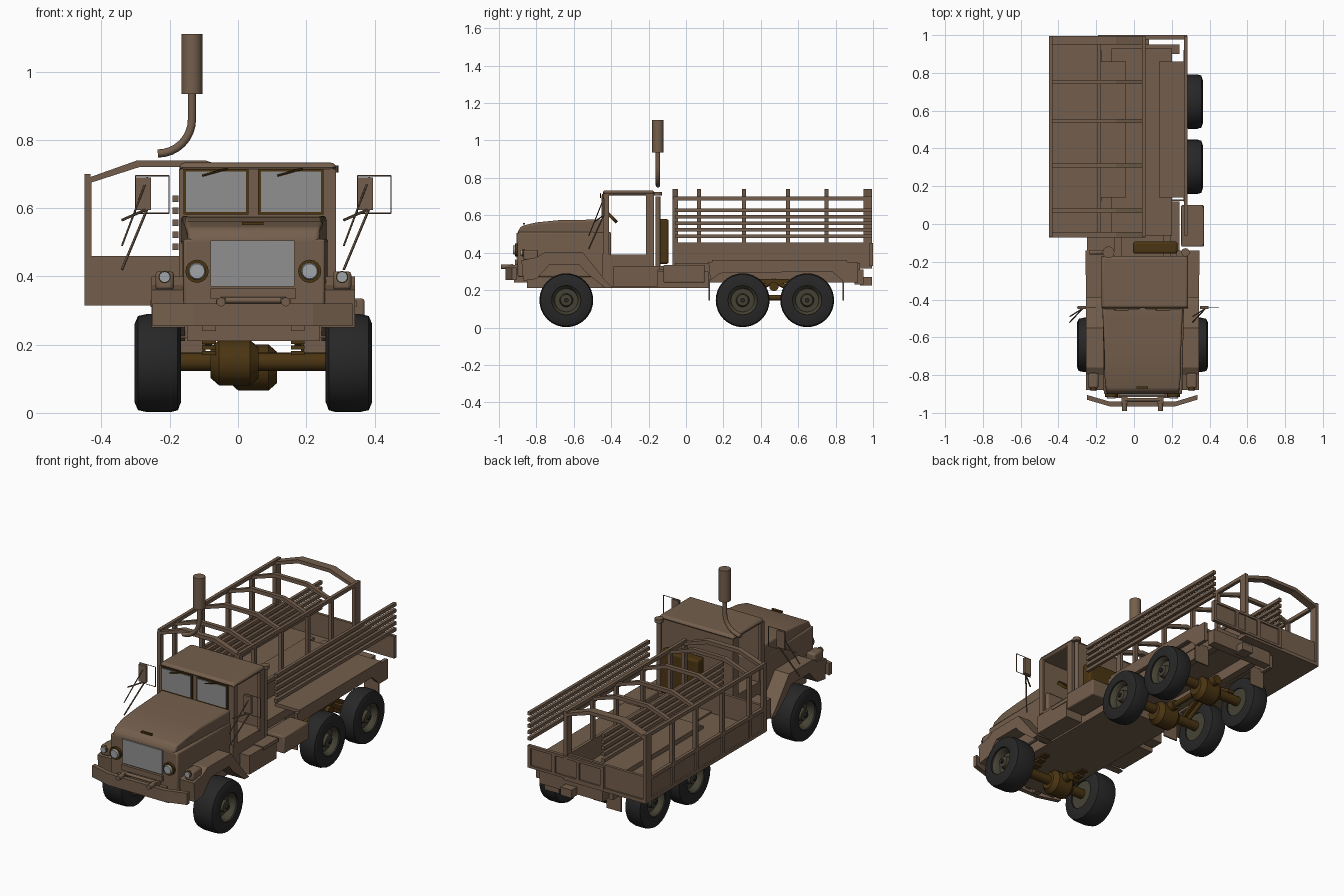
import bpy, bmesh, math
from mathutils import Vector

default_cube = bpy.data.objects.get("Cube")
if default_cube:
    bpy.data.objects.remove(default_cube, do_unlink=True)


def material(name, red, green, blue):
    mat = bpy.data.materials.new(name)
    mat.use_nodes = True
    mat.diffuse_color = (red, green, blue, 1)
    shader = mat.node_tree.nodes["Principled BSDF"]
    shader.inputs["Base Color"].default_value = mat.diffuse_color
    shader.inputs["Roughness"].default_value = 0.8
    return mat


tan = material("tan paint", .175, .114, .073)
brown = material("dark brown", .07, .035, .006)
rubber = material("tyre rubber", .02, .02, .02)
olive = material("olive hub", .06, .054, .034)
grey = material("grey glass", .28, .28, .28)
lens = material("lamp lens", .36, .38, .4)
CENTRE = .045      # middle of the chassis
SIDES = (("right", -1), ("left", 1))


def finish(name, bm, mat, smooth=False, bevel=0, segments=2):
    bmesh.ops.recalc_face_normals(bm, faces=bm.faces)
    mesh = bpy.data.meshes.new(name)
    bm.to_mesh(mesh)
    bm.free()
    mesh.materials.append(mat)
    obj = bpy.data.objects.new(name, mesh)
    bpy.context.collection.objects.link(obj)
    if bevel:
        mod = obj.modifiers.new("bevel", 'BEVEL')
        mod.width, mod.segments = bevel, segments
    if smooth:
        bpy.ops.object.select_all(action='DESELECT')
        obj.select_set(True)
        bpy.context.view_layer.objects.active = obj
        bpy.ops.object.shade_smooth_by_angle(angle=math.radians(35))
    return obj


def box(name, xs, ys, zs, mat=tan, bevel=0, segments=2):
    bm = bmesh.new()
    bmesh.ops.create_cube(bm, size=1)
    for v in bm.verts:
        v.co = [r[0] if c < 0 else r[1] for c, r in zip(v.co, (xs, ys, zs))]
    return finish(name, bm, mat, bevel > 0, bevel, segments)


def prism(name, axis, span, points, mat=tan, bevel=0, segments=2):
    """Extrude a closed outline along one axis (0, 1 or 2)."""
    bm = bmesh.new()
    rings = []
    for depth in span:
        ring = []
        for point in points:
            co = list(point)
            co.insert(axis, depth)
            ring.append(bm.verts.new(co))
        rings.append(ring)
        bm.faces.new(ring)
    for i in range(len(points)):
        bm.faces.new((rings[0][i - 1], rings[0][i], rings[1][i], rings[1][i - 1]))
    return finish(name, bm, mat, bevel > 0, bevel, segments)


def rod(name, start, end, radius, mat=tan, end_radius=None, sides=16):
    start, end = Vector(start), Vector(end)
    bm = bmesh.new()
    bmesh.ops.create_cone(bm, cap_ends=True, segments=sides, radius1=radius,
                          radius2=radius if end_radius is None else end_radius,
                          depth=(end - start).length)
    turn = (end - start).to_track_quat('Z', 'Y').to_matrix()
    for v in bm.verts:
        v.co = turn @ v.co + (start + end) / 2
    return finish(name, bm, mat, True)


def lathe(name, centre, profile, mat, sides=32):
    """Turn (offset, radius) points around the x axis."""
    bm = bmesh.new()
    verts = [bm.verts.new((x, 0, r)) for x, r in profile]
    edges = [bm.edges.new(pair) for pair in zip(verts, verts[1:])]
    bmesh.ops.spin(bm, geom=verts + edges, axis=(1, 0, 0), cent=(0, 0, 0),
                   angle=math.tau, steps=sides)
    bmesh.ops.remove_doubles(bm, verts=bm.verts, dist=.0001)
    bmesh.ops.translate(bm, verts=bm.verts, vec=centre)
    return finish(name, bm, mat, True)


# Wheels, axles and differentials
tyre = [(-.068, .078), (-.068, .115), (-.058, .138), (-.03, .144),
        (.03, .144), (.058, .138), (.068, .115), (.068, .078), (-.068, .078)]
hub = [(-.06, 0), (-.06, .08), (.06, .08), (.05, .07), (.02, .062),
       (.02, .036), (.05, .03), (.055, 0)]
for label, y, track, width in (("front", -.64, .28, 1), ("middle", .303, .266, .78), ("rear", .648, .266, .78)):
    for side, s in SIDES:
        at = (CENTRE + s * track, y, .146)
        lathe(f"{label}_{side}_tyre", at, [(x * width, r) for x, r in tyre], rubber)
        lathe(f"{label}_{side}_hub", at, [(s * x * width, r) for x, r in hub], olive)
        rod(f"{label}_{side}_cap", at, (at[0] + s * .065 * width, y, at[2]), .012, rubber)
    rod(f"{label}_axle", (-.2, y, .15), (.28, y, .15), .027, brown)
    x, z = (-.01, .147) if label == "front" else (CENTRE, .133)
    lathe(f"{label}_differential", (x, y, z),
          [(-.07, 0), (-.07, .045), (-.045, .067), (.045, .067), (.07, .045), (.07, 0)], brown, 20)
    rod(f"{label}_pinion", (x, y, .16), (x, y + .1, .16), .026, brown)
rod("axle_drive_shaft", (CENTRE, .2, .16), (CENTRE, .645, .16), .015, brown)

# Chassis, suspension and underbody
box("underbody", (-.15, .24), (-.85, .12), (.21, .3))
for side, s in SIDES:
    x = CENTRE + s * .13
    box(f"{side}_chassis_rail", (x - .02, x + .02), (-.92, .95), (.24, .31))
    for i in range(4):
        z = .17 + i * .016
        half = .06 + i * .035
        box(f"{side}_front_leaf_{i}", (x - .02, x + .02), (-.64 - half, -.64 + half), (z, z + .012), brown)
    x = CENTRE + s * .16
    prism(f"{side}_rear_spring", 0, (x - .02, x + .02),
          [(.28, .17), (.4, .235), (.54, .235), (.67, .17), (.67, .19), (.55, .26), (.39, .26), (.28, .19)], brown)
    for direction in (-1, 1):
        rod(f"{side}_torque_rod", (x, .47, .25), (x, .47 + direction * .15, .17), .013, brown)
    rod(f"{side}_bogie_hub", (x - .04, .47, .22), (x + .04, .47, .22), .025, brown)

# Front fenders with marker lamps, running board boxes
fender = [(-.87, .25), (-.88, .36), (-.8, .375), (-.76, .4), (-.55, .4), (-.43, .25), (-.39, .21),
          (-.43, .21), (-.53, .29), (-.57, .335), (-.73, .335), (-.8, .26)]
for side, s in SIDES:
    inner, outer = CENTRE + s * .2, CENTRE + s * .298
    prism(f"{side}_fender", 0, sorted((inner, outer)), fender)
    x = CENTRE + s * .26
    box(f"{side}_marker_housing", (x - .027, x + .027), (-.87, -.79), (.36, .415), tan, .01)
    rod(f"{side}_marker_rim", (x, -.86, .398), (x, -.878, .398), .018, brown)
    rod(f"{side}_marker_lamp", (x, -.86, .398), (x, -.885, .398), .016, lens)
    box(f"{side}_step_box", sorted((CENTRE + s * .18, outer)), (-.39, -.15), (.22, .325))
    box(f"{side}_step_lid", sorted((CENTRE + s * .18, outer + s * .004)), (-.27, -.14), (.31, .33))
    x = CENTRE + s * .165
    rod(f"{side}_headlamp_rim", (x, -.89, .415), (x, -.915, .415), .034, brown)
    rod(f"{side}_headlamp", (x, -.9, .415), (x, -.925, .415), .03, lens, .022)
box("fuel_tank", (.25, .37), (-.12, .1), (.24, .335), tan, .006)
box("battery_box", (-.25, -.1), (-.14, -.07), (.24, .33))

# Nose, hood, grille
prism("engine_bay", 2, (.27, .51), [(-.165, -.4), (.265, -.4), (.255, -.9), (-.16, -.9)], tan, .008)
hood = prism("hood", 0, (-.168, .26),
             [(-.9, .49), (-.9, .515), (-.88, .543), (-.8, .562), (-.68, .574), (-.42, .578), (-.42, .49)],
             tan, .02, 4)
for v in hood.data.vertices:
    taper = .88 if v.co.y < -.89 else .92 if v.co.y < -.87 else .95 if v.co.y < -.6 else 1
    v.co.x = CENTRE + (v.co.x - CENTRE) * taper
box("grille", (-.08, .165), (-.907, -.89), (.37, .505), grey)
box("grille_lower_bar", (-.08, .17), (-.915, -.89), (.335, .365))
box("hood_badge_bar", (.012, .075), (-.872, -.86), (.55, .559), brown)

# Front bumper with tow hooks, rear crossmember
prism("front_bumper", 2, (.255, .32),
      [(-.25, -.93), (-.13, -.965), (.22, -.965), (.335, -.93), (.335, -.905), (.22, -.94), (-.13, -.94), (-.25, -.905)])
for side, s in SIDES:
    x = CENTRE + s * .095
    box(f"{side}_bumper_mount", (x - .015, x + .015), (-.95, -.88), (.27, .335))
    rod(f"{side}_tow_hook", (x, -.99, .325), (x, -.93, .325), .013)
rod("bumper_bar", (-.05, -.93, .33), (.14, -.93, .33), .009)
box("rear_crossmember", (-.15, .24), (.9, .95), (.23, .31))
box("rear_hitch", (.01, .08), (.93, .995), (.225, .27))

# Cab: lower tub, open door frames, roof, windscreen
box("cab_tub", (-.17, .285), (-.45, -.17), (.22, .39))
box("cab_roof", (-.172, .287), (-.445, -.17), (.705, .733), tan, .015, 3)
box("cab_back", (-.165, .28), (-.195, -.172), (.38, .715))
box("cab_front", (-.165, .28), (-.443, -.42), (.38, .715))
for side, s in SIDES:
    x = CENTRE + .012 + s * .222
    for label, y0, y1 in (("front", -.445, -.413), ("rear", -.215, -.17)):
        box(f"{side}_{label}_pillar", (x - .008, x + .008), (y0, y1), (.38, .715))
    mid = CENTRE + s * .11
    box(f"{side}_windscreen_frame", (mid - .096, mid + .096), (-.449, -.44), (.581, .714), brown)
    box(f"{side}_windscreen", (mid - .088, mid + .088), (-.452, -.44), (.588, .707), grey)
    rod(f"{side}_wiper", (mid - .04, -.456, .695), (mid + .035, -.456, .716), .003, brown, sides=6)
rod("steering_wheel", (.16, -.4, .58), (.16, -.388, .592), .035, brown)

# Mirrors: the same bracket on both sides
for side, x in (("right", -.3), ("left", .35)):
    y = -.44
    box(f"{side}_mirror", (x, x + .045), (y - .01, y + .005), (.595, .69))
    corners = [(x, y, .585), (x + .098, y, .585), (x + .098, y, .695), (x, y, .695)]
    for i in range(4):
        rod(f"{side}_mirror_frame_{i}", corners[i - 1], corners[i], .002, tan, sides=6)
    rod(f"{side}_mirror_strut", (x + .035, y, .6), (x - .04, y - .08, .42), .004, tan, sides=6)
    rod(f"{side}_mirror_stay", (x + .035, y, .69), (x - .04, y - .08, .49), .003, tan, sides=6)
    rod(f"{side}_mirror_brace", (x + .04, y, .6), (x - .04, y - .05, .565), .004, tan, sides=6)

# Air cleaner, intake pipe, exhaust stack
box("air_cleaner", (-.005, .23), (-.157, -.093), (.34, .58), brown, .012, 3)
rod("intake_pipe", (.272, -.15, .33), (.272, -.15, .7), .013)
rod("intake_cap", (.272, -.15, .705), (.272, -.15, .725), .022)
rod("muffler", (-.135, -.15, .935), (-.135, -.15, 1.11), .031, sides=24)
curve = bpy.data.curves.new("exhaust_pipe", 'CURVE')
curve.dimensions, curve.bevel_depth, curve.use_fill_caps = '3D', .012, True
spline = curve.splines.new('POLY')
bend = [(-.135, .94)] + [(-.235 + .1 * math.cos(a), .86 - .1 * math.sin(a))
                         for a in (i * math.pi / 16 for i in range(9))]
spline.points.add(len(bend) - 1)
for point, (x, z) in zip(spline.points, bend):
    point.co = (x, -.15, z, 1)
curve.materials.append(tan)
bpy.context.collection.objects.link(bpy.data.objects.new("exhaust_pipe", curve))

# Load bed: base, benches, slatted racks, tailgate
box("bed_base", (-.12, .2), (-.06, .93), (.3, .345))
for side, s in SIDES:
    edge = CENTRE + s * .237
    box(f"{side}_bench", sorted((CENTRE + s * .087, edge)), (.14, .86), (.345, .362))
    prism(f"{side}_bed_skirt", 0, sorted((edge, edge - s * .02)),
          [(.12, .35), (.13, .25), (.18, .29), (.78, .3), (.85, .24), (.92, .24), (.92, .35)])
    for label, y in (("front", .125), ("rear", .842)):
        box(f"{side}_{label}_mud_flap", sorted((edge, edge - s * .09)), (y - .004, y + .004), (.145, .26))
    for i in range(5):
        z = .478 + i * .035
        box(f"{side}_rack_slat_{i}", sorted((edge, edge - s * .017)), (-.06, .995), (z, z + .019))
box("tailgate", (-.19, .28), (.978, .992), (.33, .45))
for x in (-.18, -.03, .12, .27):
    box("tailgate_rib", (x - .01, x + .01), (.985, 1), (.33, .45))
for z in (.335, .445):
    box("tailgate_rail", (-.19, .28), (.985, 1), (z - .007, z + .007))

# Offset cargo cage: low walls, posts, rails and bows
MID, HALF = -.195, .255
box("cage_floor", (MID - HALF, MID + HALF), (-.07, .995), (.315, .335))
for label, y in (("front", -.07), ("rear", .97)):
    box(f"cage_{label}_wall", (MID - HALF, MID + HALF), (y, y + .016), (.315, .46))
for s in (-1, 1):
    face = MID + s * HALF
    box("cage_side_wall", sorted((face - s * .008, face - s * .018)), (-.065, .985), (.335, .455))
    for z in (.445, .69):
        box("cage_side_rail", sorted((face, face - s * .018)), (-.07, .995), (z - .01, z + .01))
outer = [(-HALF, .318), (-HALF, .685), (-.1, .74), (.1, .74), (HALF, .685), (HALF, .318)]
inner = [(.235, .318), (.235, .675), (.095, .72), (-.095, .72), (-.235, .675), (-.235, .318)]
for y, half in ((-.057, .015), (.07, .011), (.31, .011), (.545, .011), (.752, .011), (.972, .023)):
    prism("cage_bow", 1, (y - half, y + half), [(MID + x, z) for x, z in outer + inner])
